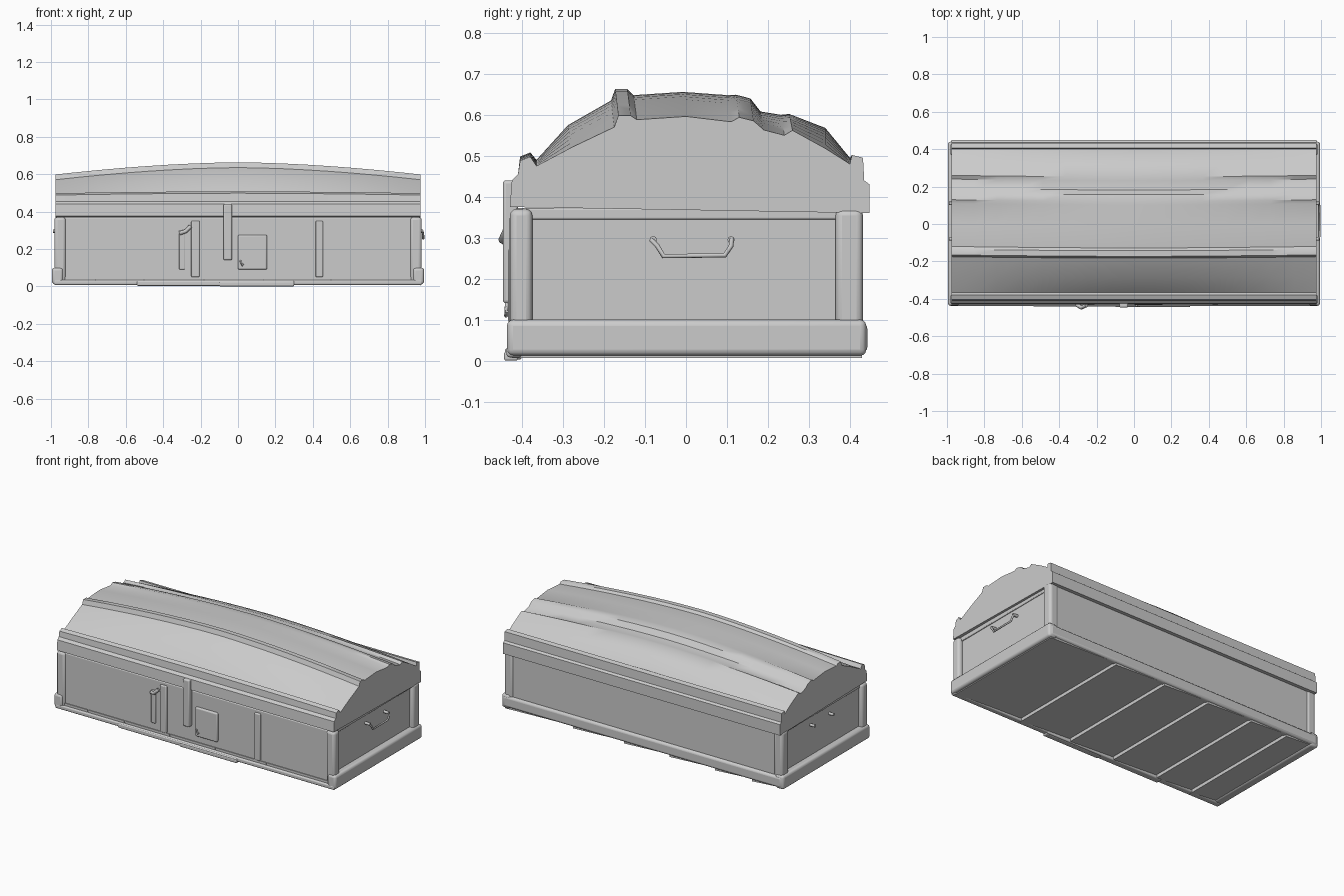
import bpy, bmesh, math
from mathutils import Vector

if "Cube" in bpy.data.objects:
    bpy.data.objects.remove(bpy.data.objects["Cube"])


def finish(name, bm, bevel=0.0, angle=35):
    bmesh.ops.recalc_face_normals(bm, faces=bm.faces)
    me = bpy.data.meshes.new(name)
    bm.to_mesh(me)
    bm.free()
    me.shade_smooth()
    me.set_sharp_from_angle(angle=math.radians(angle))
    ob = bpy.data.objects.new(name, me)
    bpy.context.collection.objects.link(ob)
    if bevel:
        m = ob.modifiers.new("soft_edges", 'BEVEL')
        m.width, m.segments = bevel, 3
    return ob


def box(name, x, y, z, bevel=0.0):
    bm = bmesh.new()
    bmesh.ops.create_cube(bm, size=1)
    for v in bm.verts:
        v.co = Vector([(a + b) / 2 + c * (b - a) for (a, b), c in zip((x, y, z), v.co)])
    return finish(name, bm, bevel)


def loft(name, sections):
    bm = bmesh.new()
    rings = [[bm.verts.new(p) for p in s] for s in sections]
    n = len(rings[0])
    for a, b in zip(rings, rings[1:]):
        for i in range(n):
            bm.faces.new((a[i], a[(i + 1) % n], b[(i + 1) % n], b[i]))
    bm.faces.new(rings[0])
    bm.faces.new(rings[-1])
    return finish(name, bm)


def tube(name, pts, r):
    cu = bpy.data.curves.new(name, 'CURVE')
    cu.dimensions = '3D'
    cu.bevel_depth, cu.bevel_resolution, cu.use_fill_caps = r, 2, True
    sp = cu.splines.new('POLY')
    sp.points.add(len(pts) - 1)
    for p, c in zip(sp.points, pts):
        p.co = (*c, 1)
    ob = bpy.data.objects.new(name, cu)
    bpy.context.collection.objects.link(ob)


# Domed lid: y, z at the ends, and extra height at the middle; ribs are in the profile
profile = [(-.43, .375, 0), (-.425, .44, 0), (-.41, .455, 0), (-.405, .488, .01),
           (-.38, .498, .01), (-.365, .475, .015), (-.28, .52, .055), (-.175, .57, .065),
           (-.165, .598, .065), (-.135, .598, .065), (-.12, .588, .06), (0, .596, .06),
           (.11, .583, .065), (.13, .594, .055), (.165, .585, .055), (.19, .563, .045),
           (.24, .55, .05), (.26, .562, .04), (.34, .518, .05), (.4, .48, .015),
           (.405, .502, 0), (.432, .495, 0), (.435, .44, 0), (.448, .43, 0), (.448, .36, 0)]
N = 16
sections = []
for i in range(N + 1):
    t = -1 + 2 * i / N
    bow = 1 - abs(t) ** 1.7
    sections.append([(.977 * t, y - (.008 * bow if abs(y) < .3 else 0), z + b * bow)
                     for y, z, b in profile])
loft("domed_lid", sections)

# Base body, back rail and corner framing
box("base_body", (-.955, .955), (-.42, .425), (.03, .372), .01)
box("back_bottom_rail", (-.985, .985), (.40, .443), (.02, .09), .014)
box("front_bottom_edge", (-.985, .985), (-.438, -.40), (.008, .035), .008)
for s, side in ((-1, "left"), (1, "right")):
    def sx(a, b):
        return tuple(sorted((s * a, s * b)))
    box(side + "_bottom_rail", sx(.935, .995), (-.437, .44), (.012, .1), .015)
    box(side + "_top_rail", sx(.93, .962), (-.40, .41), (.345, .372), .004)
    box(side + "_front_post", sx(.92, .982), (-.43, -.375), (.02, .37), .016)
    box(side + "_back_post", sx(.92, .982), (.365, .432), (.02, .37), .016)
    # End handle pivots
    for y in (-.08, .11):
        tube(side + "_handle_pivot", [(s * .945, y, .295), (s * .988, y, .295)], .009)

# Right carrying handle
tube("right_handle", [(.985, -.085, .295), (.99, -.07, .28), (.99, -.055, .255),
                      (.99, .095, .257), (.99, .11, .28), (.985, .112, .298)], .006)

# Bottom planks, each tilted slightly to leave a stepped seam
edges = [-.98, -.76, -.5, -.18, .14, .5, .98]
for a, b in zip(edges, edges[1:]):
    loft("bottom_plank", [[(x, -.425, z), (x, .43, z), (x, .43, .05), (x, -.425, .05)]
                          for x, z in ((a, .022), (b - .005, .006))])

# Front straps, hasp, lock plate and latch
box("left_strap", (-.25, -.205), (-.432, -.41), (.05, .35), .006)
box("left_narrow_strap", (-.315, -.285), (-.428, -.41), (.09, .3), .005)
box("right_strap", (.415, .455), (-.432, -.41), (.05, .35), .006)
box("hasp", (-.078, -.032), (-.447, -.41), (.14, .44), .008)
box("lock_plate", (.0, .155), (-.434, -.41), (.09, .275), .008)
tube("hanging_latch", [(-.31, -.43, .285), (-.28, -.447, .295), (-.255, -.435, .32)], .011)
tube("key_ring", [(.012, -.437, .14), (.022, -.439, .11), (.028, -.437, .12)], .005)
box("front_foot_strip", (-.54, .3), (-.442, -.40), (.003, .03), .006)
box("front_foot_plate", (-.1, .3), (-.444, -.41), (.0, .022), .005)
